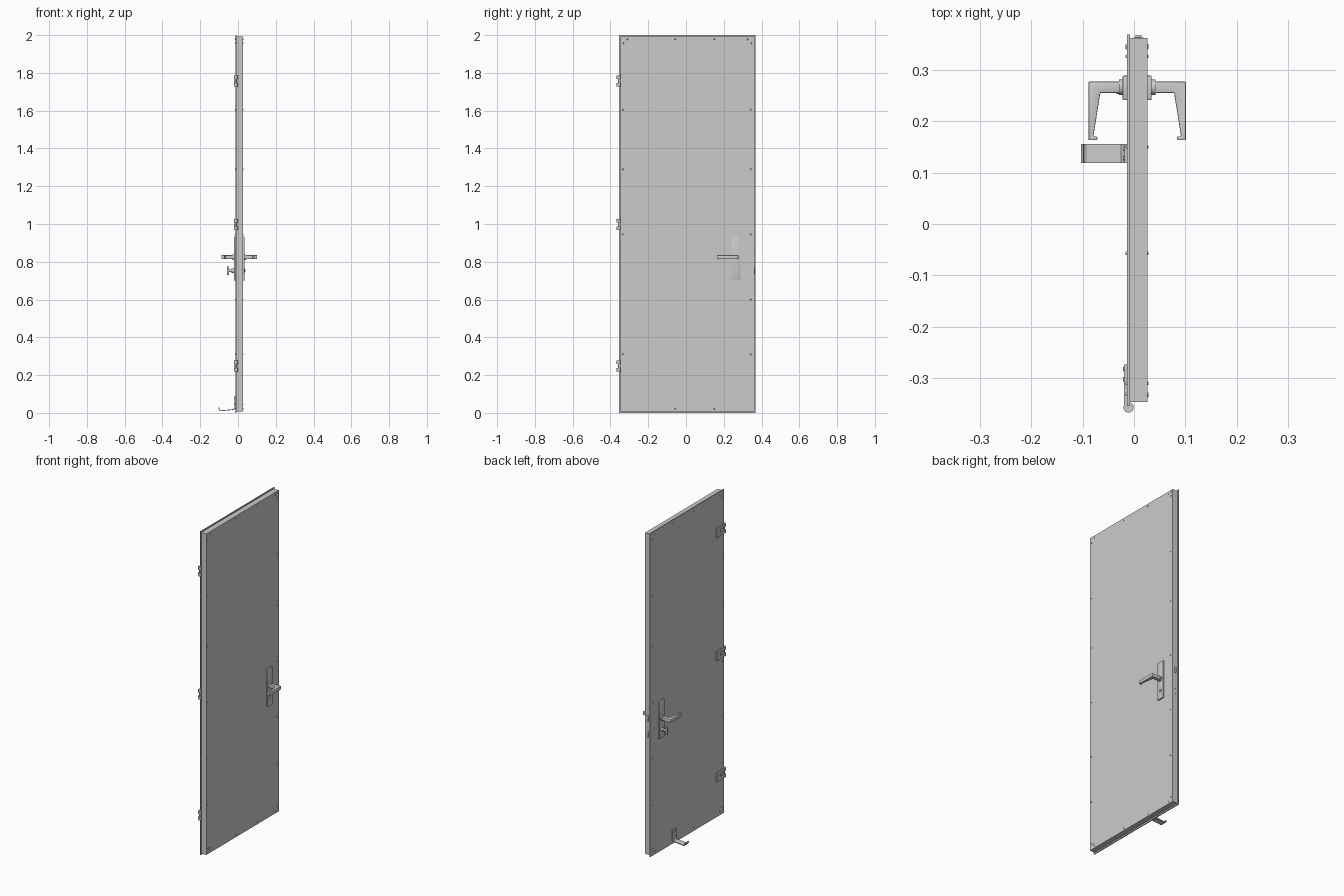
import bpy, bmesh, math
from mathutils import Matrix, Vector

if "Cube" in bpy.data.objects:
    bpy.data.objects.remove(bpy.data.objects["Cube"])


def make(name, bm, smooth=False):
    bmesh.ops.recalc_face_normals(bm, faces=bm.faces)
    me = bpy.data.meshes.new(name)
    bm.to_mesh(me)
    bm.free()
    ob = bpy.data.objects.new(name, me)
    bpy.context.collection.objects.link(ob)
    if smooth:
        bpy.context.view_layer.objects.active = ob
        ob.select_set(True)
        bpy.ops.object.shade_smooth_by_angle()
        ob.select_set(False)
    return ob


def box(name, x, y, z, bevel=0):
    """Box from (min, max) ranges."""
    bm = bmesh.new()
    size = [b - a for a, b in (x, y, z)]
    mid = [(a + b) / 2 for a, b in (x, y, z)]
    bmesh.ops.create_cube(bm, size=1, matrix=Matrix.Translation(mid) @ Matrix.Diagonal((*size, 1)))
    if bevel:
        bmesh.ops.bevel(bm, geom=bm.edges[:], offset=bevel, segments=2, profile=0.5, affect='EDGES')
    return make(name, bm, bevel > 0)


def cyl(name, centre, r, depth, axis='Z', seg=24, r2=None):
    bm = bmesh.new()
    rot = Matrix.Rotation(math.pi / 2, 4, 'Y') if axis == 'X' else Matrix()
    bmesh.ops.create_cone(bm, cap_ends=True, segments=seg, radius1=r, radius2=r if r2 is None else r2,
                          depth=depth, matrix=Matrix.Translation(centre) @ rot)
    return make(name, bm, True)


def prism(name, pts, extrude, bevel=0):
    """Extrude a closed 3D outline along a vector."""
    bm = bmesh.new()
    f = bm.faces.new([bm.verts.new(p) for p in pts])
    r = bmesh.ops.extrude_face_region(bm, geom=[f])
    bmesh.ops.translate(bm, vec=Vector(extrude), verts=[v for v in r['geom'] if isinstance(v, bmesh.types.BMVert)])
    if bevel:
        bmesh.ops.recalc_face_normals(bm, faces=bm.faces)
        bmesh.ops.bevel(bm, geom=bm.edges[:], offset=bevel, segments=2, profile=0.5, affect='EDGES')
    return make(name, bm, bevel > 0)


BACK, FACE = -0.0136, 0.026          # the two door faces
MID = (BACK + FACE) / 2

# door leaf with an overlapping flange sheet on one face
box("door_leaf", (-0.0075, FACE), (-0.346, 0.362), (0.008, 1.993))
box("door_flange", (BACK, -0.0075), (-0.354, 0.369), (0, 2))

# rivets around the edge on both faces
spots = [(y, z) for y in (-0.334, 0.343) for z in (0.31, 0.6, 0.945, 1.29, 1.605)]
spots += [(y, z) for y in (-0.057, 0.15) for z in (0.022, 1.978)]
for y0, sy in ((-0.346, 1), (0.362, -1)):
    for z0, sz in ((0.008, 1), (1.993, -1)):
        spots += [(y0 + sy * 0.015, z0 + sz * 0.036), (y0 + sy * 0.036, z0 + sz * 0.015)]
        # mitred seam at each corner
        a, b, t = 0.006, 0.034, 0.0015
        pts = [(FACE, y0 + sy * u, z0 + sz * v) for u, v in ((a + t, a - t), (b + t, b - t), (b - t, b + t), (a - t, a + t))]
        prism("corner_seam", pts, (0.0006, 0, 0))
for y, z in spots:
    cyl("rivet_face", (FACE + 0.001, y, z), 0.004, 0.003, 'X', 12, 0.0025)
    cyl("rivet_back", (BACK - 0.001, y, z), 0.0025, 0.003, 'X', 12, 0.004)

# hinges: two knuckles, pin and a U-shaped strap
for zc in (1.757, 0.997, 0.248):
    for s in (-1, 1):
        z = zc + s * 0.0195
        cyl("hinge_knuckle", (-0.0105, -0.357, z), 0.0100, 0.019)
        box("hinge_arm", (-0.0195, -0.0136), (-0.357, -0.29), (z - 0.0095, z + 0.0095))
    cyl("hinge_pin", (-0.0105, -0.357, zc), 0.004, 0.04, seg=16)
    box("hinge_plate", (-0.0195, -0.0136), (-0.31, -0.273), (zc - 0.029, zc + 0.029))
    for y in (-0.302, -0.282):
        cyl("hinge_screw", (-0.0203, y, zc), 0.004, 0.002, 'X', 12)

# handle plates and levers, mirrored across the leaf
lever = [(0.03, 0.277), (0.101, 0.277), (0.101, 0.163), (0.084, 0.163), (0.084, 0.170),
         (0.0915, 0.171), (0.078, 0.255), (0.03, 0.255)]
for side, s in (("face", 1), ("back", -1)):
    def fx(x):
        return x if s > 0 else 0.0125 - x
    box("handle_plate_" + side, sorted((fx(FACE - 0.001), fx(0.0345))), (0.241, 0.289), (0.70, 0.935), 0.0025)
    prism("lever_" + side, [(fx(x), y, 0.814) for x, y in lever], (0, 0, 0.021), 0.002)
    cyl("lever_collar_" + side, (fx(0.037), 0.266, 0.8245), 0.015, 0.01, 'X', 32)

# lock cylinder with a thumb turn on the back face
cyl("lock_cylinder_face", (0.034, 0.265, 0.753), 0.011, 0.008, 'X', 32)
box("key_slot", (0.037, 0.0385), (0.264, 0.266), (0.748, 0.758))
cyl("thumb_turn_base", (-0.027, 0.265, 0.753), 0.012, 0.014, 'X', 32)
cyl("thumb_turn_stem", (-0.041, 0.265, 0.753), 0.007, 0.024, 'X')
box("thumb_turn_grip", (-0.059, -0.048), (0.259, 0.271), (0.73, 0.776), 0.002)

# latch and bolt on the closing edge
box("lock_face_plate", (-0.001, 0.019), (0.36, 0.3628), (0.69, 0.91))
box("latch", (0.003, 0.015), (0.36, 0.368), (0.832, 0.868), 0.001)
box("bolt", (0.003, 0.015), (0.36, 0.365), (0.733, 0.77), 0.001)
for z in (0.70, 0.90):
    box("lock_screw", (0.007, 0.011), (0.362, 0.3634), (z - 0.002, z + 0.002))

# foot pull: bent strip at the bottom of the back face
strip = [(-0.0136, 0.09), (-0.0136, 0.024), (-0.022, 0.016), (-0.092, 0.009), (-0.101, 0.013), (-0.103, 0.028),
         (-0.099, 0.028), (-0.097, 0.016), (-0.091, 0.013), (-0.025, 0.02), (-0.0185, 0.026), (-0.0185, 0.09)]
prism("foot_pull", [(x, 0.119, z) for x, z in strip], (0, 0.037, 0))
for y in (0.128, 0.147):
    for z in (0.045, 0.075):
        cyl("foot_pull_screw", (-0.0195, y, z), 0.004, 0.003, 'X', 12)
